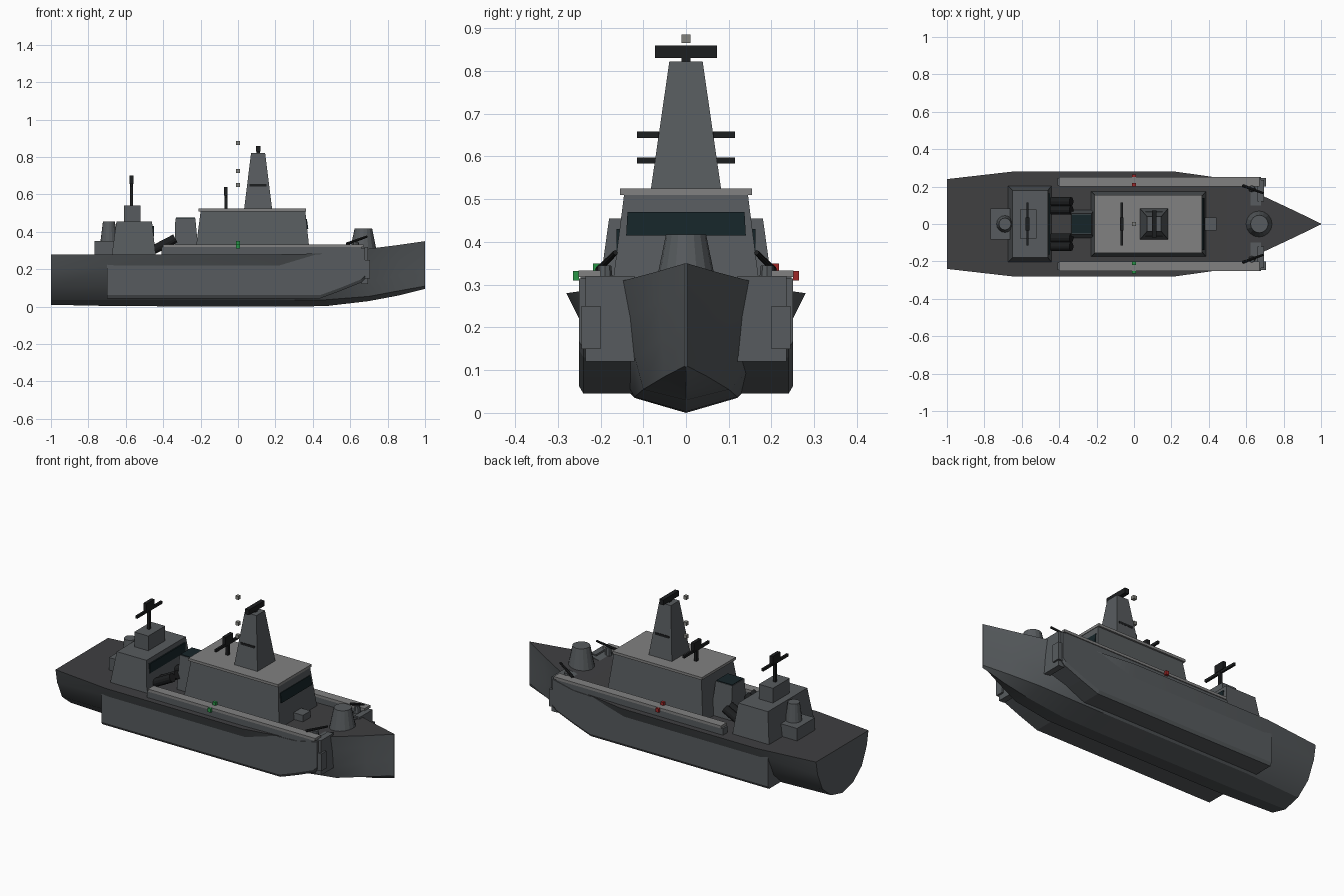
import bpy, bmesh, math
from mathutils import Vector

if "Cube" in bpy.data.objects:
    bpy.data.objects.remove(bpy.data.objects["Cube"])


def mat(name, *c):
    m = bpy.data.materials.new(name)
    m.diffuse_color = (*c, 1)
    m.use_nodes = True
    m.node_tree.nodes["Principled BSDF"].inputs["Base Color"].default_value = m.diffuse_color
    return m


GREY = mat("hull_grey", .095, .105, .112)
DECK = mat("deck_grey", .05, .05, .053)
ROOF = mat("roof_grey", .22, .22, .22)
BLACK = mat("black", .012, .013, .014)
GLASS = mat("glass", .008, .018, .022)
GREEN = mat("green_light", .02, .3, .06)
RED = mat("red_light", .35, .02, .02)
PALE = mat("pale_light", .22, .22, .2)


def finish(name, bm, *mats):
    bmesh.ops.recalc_face_normals(bm, faces=bm.faces)
    me = bpy.data.meshes.new(name)
    bm.to_mesh(me)
    bm.free()
    ob = bpy.data.objects.new(name, me)
    for m in mats:
        me.materials.append(m)
    bpy.context.collection.objects.link(ob)
    return ob


def loft(bm, rings):
    # skin a list of closed rings and cap both ends
    vs = [[bm.verts.new(p) for p in r] for r in rings]
    n = len(vs[0])
    for a, b in zip(vs, vs[1:]):
        for i in range(n):
            j = (i + 1) % n
            bm.faces.new((a[i], a[j], b[j], b[i]))
    bm.faces.new(vs[0])
    bm.faces.new(vs[-1])


def rect(x0, x1, y0, y1, z):
    return [(x0, y0, z), (x1, y0, z), (x1, y1, z), (x0, y1, z)]


def taper(name, low, high, z0, z1, m):
    bm = bmesh.new()
    loft(bm, [rect(*low, z0), rect(*high, z1)])
    return finish(name, bm, m)


def box(name, x0, x1, y0, y1, z0, z1, m):
    return taper(name, (x0, x1, y0, y1), (x0, x1, y0, y1), z0, z1, m)


def tube(name, a, b, r1, r2, m, n=12):
    a, b = Vector(a), Vector(b)
    bm = bmesh.new()
    bmesh.ops.create_cone(bm, cap_ends=True, segments=n, radius1=r1, radius2=r2, depth=(b - a).length)
    ob = finish(name, bm, m)
    ob.location = (a + b) / 2
    ob.rotation_euler = (b - a).to_track_quat('Z', 'Y').to_euler()
    return ob


# main hull: x, then half section (y, z) from deck edge to keel
stations = [
    (-1.0, [(.24, .28), (.225, .2), (.18, .1), (.10, .035), (0, .01)]),
    (-.65, [(.28, .28), (.25, .22), (.2, .11), (.12, .035), (0, .003)]),
    (.22, [(.28, .28), (.25, .22), (.2, .11), (.12, .035), (0, 0)]),
    (.47, [(.245, .285), (.22, .23), (.17, .12), (.12, .037), (0, .003)]),
    (.70, [(.145, .31), (.13, .23), (.12, .13), (.10, .055), (0, .03)]),
    (.86, [(.07, .33), (.062, .26), (.057, .17), (.05, .085), (0, .06)]),
    (1.0, [(.002, .35), (.002, .29), (.002, .2), (.002, .11), (0, .095)])]
bm = bmesh.new()
loft(bm, [[(x, y, z) for y, z in h] + [(x, -y, z) for y, z in h[-2::-1]] for x, h in stations])
hull = finish("hull", bm, GREY, DECK)
for p in hull.data.polygons:
    if p.normal.z > .8:
        p.material_index = 1
bpy.context.view_layer.objects.active = hull
hull.select_set(True)
bpy.ops.object.shade_smooth_by_angle(angle=math.radians(25))

# parts on both sides
for s, side, lamp in ((-1, "right", GREEN), (1, "left", RED)):
    def pair(y0, y1):
        return tuple(sorted((s * y0, s * y1)))

    # side sponson with a rising front and chamfered lower edge
    bm = bmesh.new()
    prof = [(-.7, .045, .278), (.44, .045, .28), (.55, .085, .285), (.66, .13, .31), (.68, .15, .315)]
    loft(bm, [[(x, s * .10, hi), (x, s * .25, hi), (x, s * .25, lo + .017), (x, s * .24, lo), (x, s * .10, lo)]
              for x, lo, hi in prof])
    finish("sponson_" + side, bm, GREY)
    box("bulwark_" + side, -.41, .66, *pair(.205, .247), .27, .318, GREY)
    box("bulwark_top_" + side, -.40, .67, *pair(.20, .252), .318, .333, ROOF)
    box("front_block_" + side, .66, .695, *pair(.12, .235), .12, .32, GREY)
    box("front_post_" + side, .675, .705, *pair(.20, .245), .15, .25, GREY)

    # side guns
    tube("gun_mount_" + side, (.63, s * .19, .30), (.63, s * .19, .345), .02, .015, GREY, 8)
    tube("gun_barrel_" + side, (.58, s * .205, .335), (.69, s * .165, .375), .008, .006, BLACK, 8)

    # launch tubes
    for i, y in enumerate((.075, .12)):
        tube(f"launch_tube_{side}_{i}", (-.45, s * y, .305), (-.335, s * y, .365), .024, .024, BLACK)

    # navigation lamps
    box("lamp_low_" + side, -.01, .01, *pair(.25, .265), .31, .332, lamp)
    box("lamp_high_" + side, -.01, .01, *pair(.20, .218), .333, .35, lamp)

# bridge
taper("bridge", (-.23, .385, -.175, .175), (-.20, .36, -.145, .145), .275, .51, GREY)
box("bridge_roof", -.21, .363, -.155, .155, .51, .525, ROOF)
taper("bridge_window", (.34, .376, -.14, .14), (.34, .368, -.137, .137), .415, .47, GLASS)
box("hatch", .38, .44, -.035, .035, .27, .322, GREY)

# main mast
taper("mast", (.033, .182, -.082, .082), (.07, .145, -.039, .039), .525, .822, GREY)
box("mast_vents", .062, .152, -.066, .066, .643, .656, BLACK)
box("radar_post", .098, .118, -.01, .01, .82, .835, BLACK)
box("radar_bar", .095, .12, -.072, .072, .83, .86, BLACK)

# antennas on the bridge roof and aft house
for name, x, z0, z1 in (("bridge", -.065, .52, .64), ("aft", -.57, .54, .70)):
    box(name + "_antenna_post", x - .008, x + .008, -.008, .008, z0, z1, BLACK)
    box(name + "_antenna_box", x - .01, x + .01, -.035, .035, z1 - .045, z1, BLACK)
    zb = z1 - .045
    box(name + "_antenna_bar", x - .006, x + .006, -.115, .115, zb - .012, zb + .003, BLACK)

# funnel
taper("funnel", (-.34, -.21, -.075, .075), (-.335, -.228, -.055, .055), .275, .472, GREY)
box("funnel_cap", -.332, -.231, -.052, .052, .47, .476, GLASS)

# aft house
taper("aft_house", (-.675, -.44, -.205, .205), (-.65, -.46, -.18, .18), .275, .455, GREY)
box("aft_window", -.5, -.45, -.163, .163, .375, .43, GLASS)
box("aft_director", -.61, -.52, -.077, .077, .455, .54, GREY)
box("aft_step", -.768, -.66, -.082, .082, .275, .352, GREY)
tube("aft_turret", (-.69, 0, .352), (-.69, 0, .455), .045, .032, GREY, 16)

# forward turret
tube("front_turret", (.67, 0, .29), (.67, 0, .418), .073, .047, GREY, 16)

# masthead lamps
for i, z in enumerate((.65, .725, .875)):
    box(f"mast_lamp_{i}", -.01, .01, -.01, .01, z - .01, z + .01, PALE)
